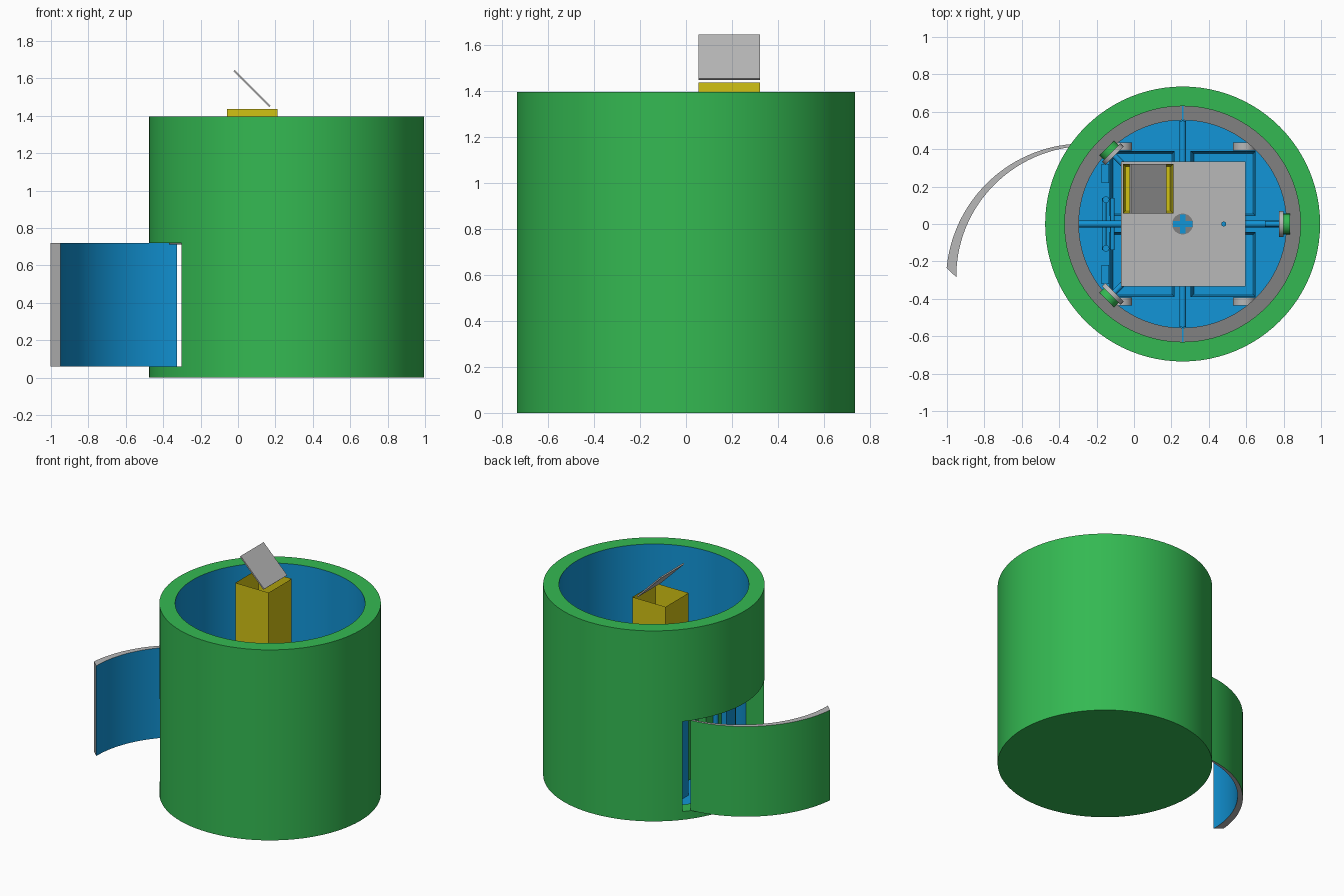
import bpy, bmesh
from math import sin, cos, radians, pi
from mathutils import Vector, Matrix

cube = bpy.data.objects.get("Cube")
if cube:
    bpy.data.objects.remove(cube, do_unlink=True)


def material(name, rgb):
    m = bpy.data.materials.new(name)
    m.use_nodes = True
    m.diffuse_color = (*rgb, 1)
    m.node_tree.nodes["Principled BSDF"].inputs["Base Color"].default_value = (*rgb, 1)
    return m


GREEN = material("green", (0.034, 0.485, 0.084))
BLUE = material("blue", (0.006, 0.30, 0.68))
GREY = material("grey", (0.48, 0.48, 0.48))
DARK = material("dark grey", (0.22, 0.22, 0.22))
YELLOW = material("yellow", (0.64, 0.54, 0.007))

CX, R, R_IN, H = 0.26, 0.735, 0.63, 1.395
DOOR_LOW, DOOR_HIGH = 0.06, 0.72


def finish(name, bm, mats, rule=None, smooth=True):
    bmesh.ops.recalc_face_normals(bm, faces=bm.faces)
    bm.normal_update()
    if rule:
        for f in bm.faces:
            f.material_index = rule(f)
    mesh = bpy.data.meshes.new(name)
    bm.to_mesh(mesh)
    bm.free()
    ob = bpy.data.objects.new(name, mesh)
    bpy.context.collection.objects.link(ob)
    for m in mats:
        mesh.materials.append(m)
    if smooth:
        shade(ob)
    return ob


def shade(ob):
    bpy.ops.object.select_all(action='DESELECT')
    ob.select_set(True)
    bpy.context.view_layer.objects.active = ob
    bpy.ops.object.shade_smooth_by_angle(angle=radians(30))


def box(name, x, y, z, mat):
    """Box from (min, max) pairs."""
    bm = bmesh.new()
    bmesh.ops.create_cube(bm, size=1)
    for v in bm.verts:
        v.co = [sum(p) / 2 + c * (p[1] - p[0]) for p, c in zip((x, y, z), v.co)]
    return finish(name, bm, [mat], smooth=False)


def rod(name, a, b, r, mat, n=24):
    """Cylinder between two points."""
    a, b = Vector(a), Vector(b)
    bm = bmesh.new()
    rot = (b - a).to_track_quat('Z', 'Y').to_matrix().to_4x4()
    bmesh.ops.create_cone(bm, cap_ends=True, segments=n, radius1=r, radius2=r,
                          depth=(b - a).length,
                          matrix=Matrix.Translation((a + b) / 2) @ rot)
    return finish(name, bm, [mat])


def lathe(name, profile, mats, rule=None, n=96):
    """Spin a closed (radius, height) profile about the drum axis."""
    bm = bmesh.new()
    vs = [bm.verts.new((CX + r, 0, z)) for r, z in profile]
    es = [bm.edges.new((vs[i], vs[(i + 1) % len(vs)])) for i in range(len(vs))]
    bmesh.ops.spin(bm, geom=vs + es, cent=(CX, 0, 0), axis=(0, 0, 1),
                   angle=2 * pi, steps=n, use_duplicate=False)
    bmesh.ops.remove_doubles(bm, verts=bm.verts, dist=1e-5)
    return finish(name, bm, mats, rule)


def tub(name, x, y, z, wall, floor, mats):
    """Open-topped box with wall thickness; second material lines the inside."""
    bm = bmesh.new()
    bmesh.ops.create_cube(bm, size=1)
    for v in bm.verts:
        v.co = [sum(p) / 2 + c * (p[1] - p[0]) for p, c in zip((x, y, z), v.co)]
    bm.normal_update()
    top = [f for f in bm.faces if f.normal.z > 0.9]
    bmesh.ops.inset_region(bm, faces=top, thickness=wall)
    bmesh.ops.translate(bm, verts=top[0].verts, vec=(0, 0, floor - z[1]))
    mid = Vector((sum(x) / 2, sum(y) / 2, 0))

    def lining(f):
        c = f.calc_center_median()
        inner = abs(f.normal.z) < 0.5 and f.normal.dot(mid - Vector((c.x, c.y, 0))) > 0
        bottom = f.normal.z > 0.9 and c.z < z[1] - 0.01
        return 1 if inner or bottom else 0
    return finish(name, bm, mats, lining, smooth=False)


# Drum: green shell, blue lining and floor
def drum_colour(f):
    c = f.calc_center_median()
    out = Vector((c.x - CX, c.y, 0))
    inside = f.normal.dot(out) < -0.1
    floor = f.normal.z > 0.9 and c.z < 0.1
    return 1 if inside or floor else 0


drum = lathe("drum", [(0, 0), (R, 0), (R, H), (R_IN, H), (R_IN, 0.05), (0, 0.05)],
             [GREEN, BLUE], drum_colour)

# Doorway cut through the shell
cutter = box("doorway_cutter", (-1, -0.15), (-0.472, 0.472), (DOOR_LOW, DOOR_HIGH), GREEN)
cutter.hide_render = True
cut = drum.modifiers.new("doorway", 'BOOLEAN')
cut.operation, cut.solver, cut.object = 'DIFFERENCE', 'EXACT', cutter
bpy.context.view_layer.objects.active = drum
bpy.ops.object.modifier_apply(modifier="doorway")
bpy.data.objects.remove(cutter, do_unlink=True)
shade(drum)

# Curved door, standing open and thinning toward the hinge
HUB = Vector((-0.27, -0.305, 0))
STEPS = 32


def door_arc(a0, a1, r0, r1):
    for i in range(STEPS + 1):
        t = i / STEPS
        a, r = radians(a0 + (a1 - a0) * t), r0 + (r1 - r0) * t
        yield HUB + Vector((r * cos(a), r * sin(a), DOOR_LOW))


def door_colour(f):
    c = f.calc_center_median() - HUB
    c.z = 0
    d = f.normal.dot(c.normalized())
    return 0 if d > 0.9 else 1 if d < -0.9 else 2


bm = bmesh.new()
ring = list(door_arc(95, 174.5, R, R)) + list(door_arc(178.3, 94.4, 0.68, 0.72))
face = bm.faces.new([bm.verts.new(p) for p in ring])
ext = bmesh.ops.extrude_face_region(bm, geom=[face])
bmesh.ops.translate(bm, vec=(0, 0, DOOR_HIGH - DOOR_LOW),
                    verts=[g for g in ext["geom"] if isinstance(g, bmesh.types.BMVert)])
finish("door", bm, [GREEN, BLUE, GREY], door_colour)

# Track ring on the inner wall, with its joints
lathe("track_ring", [(0.555, 0.712), (R_IN, 0.712), (R_IN, 0.74), (0.555, 0.74)], [DARK])
for s in (-1, 1):
    box("track_joint", (CX - 0.004, CX + 0.004), sorted((s * 0.55, s * 0.63)),
        (0.735, 0.745), BLUE)

# Four bins with floor wheels
for sx in (-1, 1):
    for sy in (-1, 1):
        tub("bin", sorted((CX + sx * 0.043, CX + sx * 0.39)), sorted((sy * 0.043, sy * 0.39)),
            (0.12, 0.66), 0.024, 0.15, [GREEN, BLUE])
        wx = CX + sx * 0.33
        rod("bin_wheel", (wx, sy * 0.392, 0.11), (wx, sy * 0.435, 0.11), 0.06, GREY)

# Turning cross with central post
rod("cross_arm_x", (-0.3, 0, 0.69), (0.8, 0, 0.69), 0.018, BLUE)
rod("cross_arm_y", (CX, -0.55, 0.69), (CX, 0.55, 0.69), 0.018, BLUE)
rod("centre_post", (CX, 0, 0.05), (CX, 0, 0.75), 0.03, BLUE)

# Guide rollers on the track
for deg in (0, 135, 225):
    d = Vector((cos(radians(deg)), sin(radians(deg)), 0))
    hub = Vector((CX, 0, 0.74))
    rod("roller_axle", hub + d * 0.44, hub + d * 0.53, 0.015, BLUE)
    rod("roller_flange", hub + d * 0.515, hub + d * 0.54, 0.07, GREY)
    rod("roller_tread", hub + d * 0.54, hub + d * 0.575, 0.055, GREEN)

# Blue rack beside the doorway
for s in (-1, 1):
    rod("rack_post", (-0.15, s * 0.13, 0.05), (-0.15, s * 0.13, 0.66), 0.018, BLUE)
    box("rack_side", (-0.175, -0.135), sorted((s * 0.22, s * 0.32)), (0.05, 0.62), BLUE)
for x in (-0.16, -0.115):
    rod("rack_rail", (x, -0.14, 0.62), (x, 0.14, 0.62), 0.012, BLUE)

# Cover plate with hub detail
box("cover_plate", (-0.07, 0.595), (-0.333, 0.333), (0.75, 0.77), GREY)
rod("hub_disc", (CX, 0, 0.765), (CX, 0, 0.774), 0.056, DARK)
box("hub_bar_x", (CX - 0.052, CX + 0.052), (-0.015, 0.015), (0.77, 0.779), BLUE)
box("hub_bar_y", (CX - 0.015, CX + 0.015), (-0.052, 0.052), (0.77, 0.778), BLUE)
rod("plate_pin", (0.48, 0, 0.765), (0.48, 0, 0.78), 0.013, BLUE)

# Chute and its raised lid
tub("chute", (-0.06, 0.21), (0.055, 0.322), (0.77, 1.437), 0.024, 0.78, [YELLOW, YELLOW])
lid = box("chute_lid", (-0.135, 0.135), (-0.133, 0.133), (-0.005, 0.005), GREY)
lid.location = (0.075, 0.188, 1.546)
lid.rotation_euler = (0, radians(45), 0)
